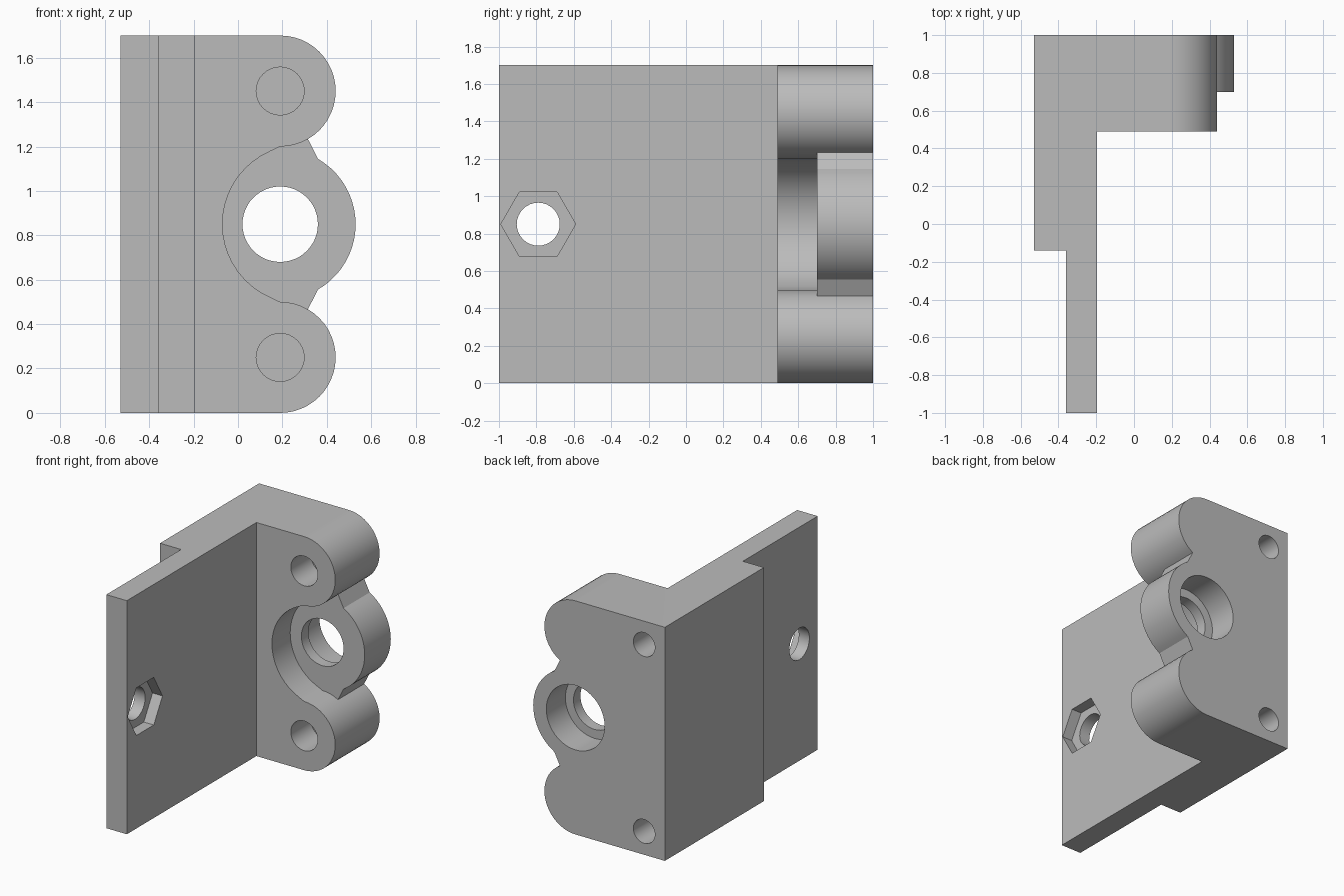
import bpy, bmesh, math

if "Cube" in bpy.data.objects:
    bpy.data.objects.remove(bpy.data.objects["Cube"])


def arc(cx, cz, r, a0, a1, n):
    """Points on an arc, angles in degrees."""
    angs = [math.radians(a0 + (a1 - a0) * i / n) for i in range(n + 1)]
    return [(cx + r * math.cos(a), cz + r * math.sin(a)) for a in angs]


def circle(cx, cz, r, n=48):
    return arc(cx, cz, r, 0, 360, n)[:-1]


def prism(name, pts, axis, lo, hi):
    """Extrude a 2D outline along an axis."""
    place = {'x': lambda u, v, t: (t, u, v),
             'y': lambda u, v, t: (u, t, v),
             'z': lambda u, v, t: (u, v, t)}[axis]
    bm = bmesh.new()
    a = [bm.verts.new(place(u, v, lo)) for u, v in pts]
    b = [bm.verts.new(place(u, v, hi)) for u, v in pts]
    bm.faces.new(a)
    bm.faces.new(b)
    n = len(pts)
    for i in range(n):
        j = (i + 1) % n
        bm.faces.new((a[i], a[j], b[j], b[i]))
    bmesh.ops.recalc_face_normals(bm, faces=bm.faces[:])
    me = bpy.data.meshes.new(name)
    bm.to_mesh(me)
    bm.free()
    ob = bpy.data.objects.new(name, me)
    bpy.context.collection.objects.link(ob)
    return ob


H, MID, CX = 1.7, 0.85, 0.19      # height, mid height, lobe and bore x
FRONT, STEP, BACK = 0.49, 0.70, 1.0


def mirrored(pts):
    """Append the outline mirrored about mid height."""
    up = [(x, H - z) for x, z in reversed(pts)]
    if abs(pts[-1][1] - MID) < 1e-6:
        up = up[1:]
    return pts + up


# L-shaped bracket: thin plate, thick web and end block
bracket = prism("bracket", [(-0.53, -0.14), (-0.36, -0.14), (-0.36, -1), (-0.195, -1),
                            (-0.195, FRONT), (0.6, FRONT), (0.6, BACK), (-0.53, BACK)],
                'z', 0, H)

# Outside of the lobes and the bearing ring
lobe = arc(CX, 0.25, 0.25, -90, 60, 20)
ring = arc(CX, MID, 0.34, -60, 0, 10)
outline = mirrored([(0.7, -0.1), (CX, -0.1)] + lobe + ring)

# Recess in front of the bearing ring
pr = 0.359
px = -0.07 + pr
end = math.degrees(math.atan2(-0.35, CX - px)) % 360
notch = arc(CX, 0.25, 0.25, 60, 90, 4)
pocket = arc(px, MID, pr, end, 180, 10)[1:]
recess = mirrored([(0.7, notch[0][1])] + notch + pocket)

cutters = [
    prism("lobe_cutter", outline, 'y', 0.3, 1.2),
    prism("recess_cutter", recess, 'y', 0.3, STEP),
    # Bearing bore with a lip at the front
    prism("bore_cutter", circle(CX, MID, 0.17), 'y', 0.3, 1.2),
    prism("counterbore_cutter", circle(CX, MID, 0.235), 'y', 0.78, 1.2),
    # Nut trap and bolt hole in the plate
    prism("nut_cutter", circle(-0.79, MID, 0.2, 6), 'x', -0.275, 0.0),
    prism("bolt_cutter", circle(-0.79, MID, 0.115, 32), 'x', -0.5, 0.0),
]
# Blind screw holes, front and back
for z_front, z_back in ((0.25, 0.17), (H - 0.25, H - 0.17)):
    cutters.append(prism("front_hole_cutter", circle(CX, z_front, 0.108, 32), 'y', 0.3, 0.72))
    cutters.append(prism("back_hole_cutter", circle(-0.363, z_back, 0.087, 32), 'y', 0.6, 1.2))

bpy.context.view_layer.objects.active = bracket
bracket.select_set(True)
for c in cutters:
    c.hide_render = True
    m = bracket.modifiers.new(c.name, 'BOOLEAN')
    m.operation = 'DIFFERENCE'
    m.solver = 'EXACT'
    m.object = c
    bpy.ops.object.modifier_apply(modifier=m.name)
for c in cutters:
    bpy.data.objects.remove(c)

# Plain grey material
grey = bpy.data.materials.new("grey")
grey.diffuse_color = (0.5, 0.5, 0.5, 1)
grey.use_nodes = True
grey.node_tree.nodes["Principled BSDF"].inputs["Base Color"].default_value = grey.diffuse_color
bracket.data.materials.clear()
bracket.data.materials.append(grey)
for p in bracket.data.polygons:
    p.material_index = 0
bpy.ops.object.shade_smooth_by_angle(angle=math.radians(25))
